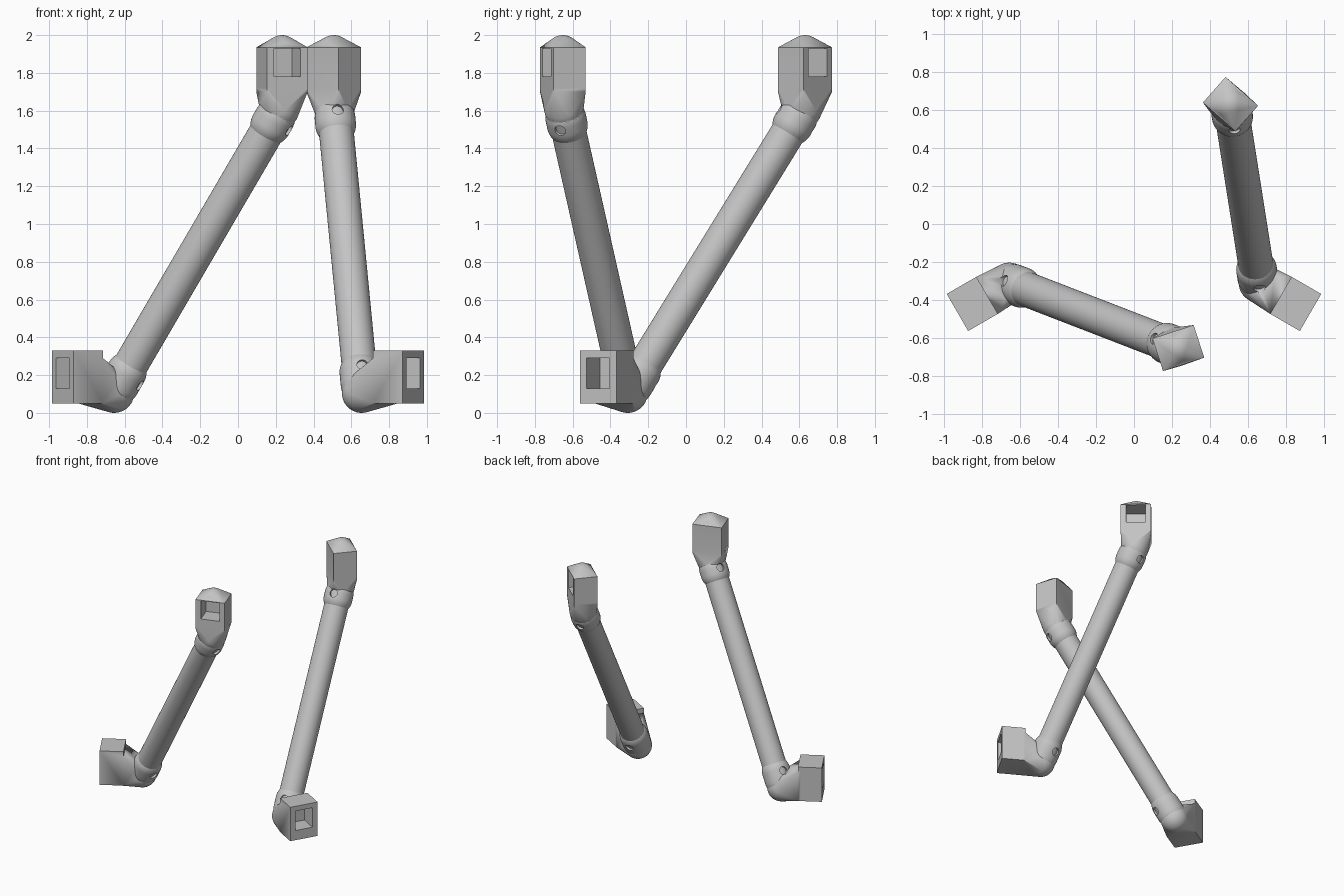
import bpy, bmesh, math
from mathutils import Vector, Matrix

if "Cube" in bpy.data.objects:
    bpy.data.objects.remove(bpy.data.objects["Cube"])

mat = bpy.data.materials.new("plain grey")
mat.diffuse_color = (0.55, 0.55, 0.55, 1)
mat.use_nodes = True
mat.node_tree.nodes["Principled BSDF"].inputs["Base Color"].default_value = mat.diffuse_color


def finish(bm, name):
    me = bpy.data.meshes.new(name)
    bmesh.ops.recalc_face_normals(bm, faces=bm.faces)
    bm.to_mesh(me)
    bm.free()
    ob = bpy.data.objects.new(name, me)
    bpy.context.collection.objects.link(ob)
    me.materials.append(mat)
    return ob


def box_pts(c, ang, d0, d1, width, z0, z1):
    """Corners of a block: d runs along the facing angle, width across it."""
    f = Vector((math.cos(ang), math.sin(ang), 0))
    s = Vector((-f.y, f.x, 0))
    base = Vector((c[0], c[1], 0))
    return [base + f * d + s * w * width / 2 + Vector((0, 0, z))
            for d in (d0, d1) for w in (-1, 1) for z in (z0, z1)]


def ball_pts(c, r):
    bm = bmesh.new()
    bmesh.ops.create_icosphere(bm, subdivisions=4, radius=r)
    pts = [v.co + Vector(c) for v in bm.verts]
    bm.free()
    return pts


def hull(name, pts):
    bm = bmesh.new()
    for p in pts:
        bm.verts.new(p)
    r = bmesh.ops.convex_hull(bm, input=bm.verts[:])
    dead = {g for g in r["geom_interior"] + r["geom_unused"]
            if isinstance(g, bmesh.types.BMVert)}
    bmesh.ops.delete(bm, geom=list(dead), context='VERTS')
    bmesh.ops.dissolve_limit(bm, angle_limit=0.002, verts=bm.verts[:], edges=bm.edges[:])
    return finish(bm, name)


def rod(name, a, b, r, seg=64):
    a, b = Vector(a), Vector(b)
    d = b - a
    bm = bmesh.new()
    m = Matrix.Translation((a + b) / 2) @ d.to_track_quat('Z', 'Y').to_matrix().to_4x4()
    bmesh.ops.create_cone(bm, cap_ends=True, segments=seg, radius1=r, radius2=r,
                          depth=d.length, matrix=m)
    return finish(bm, name)


def boolean(ob, other, op):
    m = ob.modifiers.new("bool", 'BOOLEAN')
    m.operation, m.object, m.solver = op, other, 'EXACT'
    bpy.context.view_layer.objects.active = ob
    bpy.ops.object.modifier_apply(modifier=m.name)
    bpy.data.objects.remove(other)


def smooth(ob):
    bpy.ops.object.select_all(action='DESELECT')
    ob.select_set(True)
    bpy.context.view_layer.objects.active = ob
    bpy.ops.object.shade_smooth_by_angle(angle=math.radians(28))


def strut(side, foot_c, foot_ang, elbow, head_c, head_ang, top):
    elbow, top = Vector(elbow), Vector(top)
    axis = (top - elbow).normalized()
    at = lambda z: elbow + axis * ((z - elbow.z) / axis.z)
    # direction of the screw holes: square to the tube, in its vertical plane
    up = (Vector((0, 0, 1)) - axis * axis.z).normalized()

    # main tube
    smooth(rod(side + "_tube", at(0.16), at(1.60), 0.092))

    # foot: square socket block, tapered neck and rounded elbow
    foot = hull(side + "_foot", box_pts(foot_c, foot_ang, -0.09, 0.09, 0.225, 0.05, 0.33))
    boolean(foot, hull("neck", box_pts(foot_c, foot_ang, -0.09, -0.07, 0.225, 0.05, 0.29)
                       + ball_pts(elbow, 0.105)), 'UNION')
    boolean(foot, hull("collar", ball_pts(at(0.15), 0.107) + ball_pts(at(0.215), 0.107)), 'UNION')
    boolean(foot, hull("cut", box_pts(foot_c, foot_ang, -0.05, 0.2, 0.14, 0.13, 0.29)), 'DIFFERENCE')

    # head: socket block with domed pyramid cap, tapered neck and collar
    head = hull(side + "_head", box_pts(head_c, head_ang, -0.09, 0.09, 0.228, 1.70, 1.935)
                + ball_pts((head_c[0], head_c[1], 1.91), 0.09))
    boolean(head, hull("neck", box_pts(head_c, head_ang, -0.09, 0.09, 0.228, 1.70, 1.72)
                       + ball_pts(at(1.605), 0.103)), 'UNION')
    boolean(head, hull("collar", ball_pts(at(1.525), 0.108) + ball_pts(at(1.56), 0.108)), 'UNION')
    boolean(head, hull("cut", box_pts(head_c, head_ang, -0.05, 0.2, 0.145, 1.78, 1.93)), 'DIFFERENCE')

    # screw recesses on both faces of each collar
    for ob, z in ((foot, 0.20), (head, 1.55)):
        for sgn in (1, -1):
            p = at(z)
            boolean(ob, rod("cut", p + up * sgn * 0.085, p + up * sgn * 0.2, 0.03, 24), 'DIFFERENCE')
        smooth(ob)


strut("left", (-0.85, -0.42), math.radians(-150), (-0.655, -0.308, 0.105),
      (0.233, -0.652), math.radians(-72), (0.235, -0.652, 1.63))
strut("right", (0.85, -0.42), math.radians(-30), (0.655, -0.308, 0.105),
      (0.507, 0.63), math.radians(48.5), (0.507, 0.63, 1.63))
